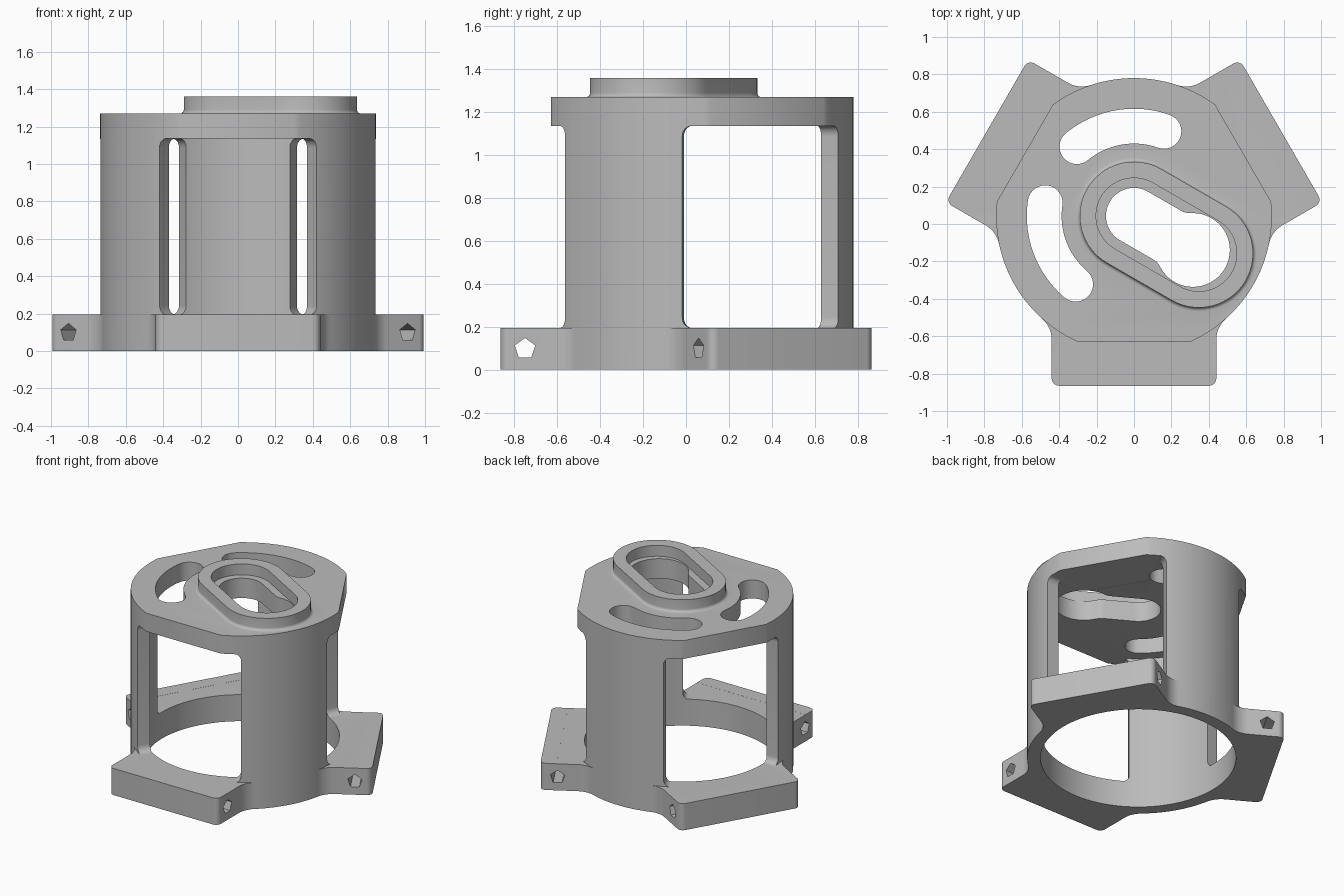
import bpy, bmesh
from math import sin, cos, radians, degrees, atan2, acos, sqrt, tan
from mathutils import Vector

if "Cube" in bpy.data.objects:
    bpy.data.objects.remove(bpy.data.objects["Cube"])

AXIS_Y = 0.043                      # housing axis relative to the centre
R, BORE, FLAT = 0.737, 0.649, 0.673
BASE_TOP, CEILING, TOP, RIM = 0.195, 1.135, 1.27, 1.36
TABS = (-90, 30, 150)

gray = bpy.data.materials.new("satin_gray")
gray.use_nodes = True
gray.diffuse_color = (0.5, 0.5, 0.5, 1)
gray.node_tree.nodes["Principled BSDF"].inputs["Base Color"].default_value = (0.5, 0.5, 0.5, 1)


def arc(cx, cy, r, a0, a1, n=12):
    return [(cx + r * cos(radians(a0 + (a1 - a0) * i / n)),
             cy + r * sin(radians(a0 + (a1 - a0) * i / n))) for i in range(n + 1)]


def turn(pts, deg):
    c, s = cos(radians(deg)), sin(radians(deg))
    return [(x * c - y * s, x * s + y * c) for x, y in pts]


def at(pts, z):
    return [Vector((x, y, z)) for x, y in pts]


def loft(name, rings):
    """Closed solid through rings with equal point counts."""
    bm = bmesh.new()
    rows = [[bm.verts.new(p) for p in ring] for ring in rings]
    n = len(rows[0])
    for a, b in zip(rows, rows[1:]):
        for i in range(n):
            bm.faces.new((a[i], a[(i + 1) % n], b[(i + 1) % n], b[i]))
    bm.faces.new(rows[0][::-1])
    bm.faces.new(rows[-1])
    bmesh.ops.remove_doubles(bm, verts=bm.verts, dist=0.0001)
    bmesh.ops.recalc_face_normals(bm, faces=bm.faces)
    me = bpy.data.meshes.new(name)
    bm.to_mesh(me)
    bm.free()
    me.materials.append(gray)
    ob = bpy.data.objects.new(name, me)
    bpy.context.scene.collection.objects.link(ob)
    return ob


def prism(name, pts, z0, z1):
    return loft(name, [at(pts, z0), at(pts, z1)])


def combine(body, tool, op):
    mod = body.modifiers.new(op, "BOOLEAN")
    mod.object, mod.operation, mod.solver = tool, op, "EXACT"
    bpy.context.view_layer.update()
    deps = bpy.context.evaluated_depsgraph_get()
    me = bpy.data.meshes.new_from_object(body.evaluated_get(deps))
    body.modifiers.clear()
    body.data = me
    bpy.data.objects.remove(tool)


def cut(body, tool):
    combine(body, tool, "DIFFERENCE")


def stadium(r, length=0.4):
    return turn(arc(0, 0, r, 90, 270, 32) + arc(length, 0, r, -90, 90, 32), -30)


# Base outline: three tabs blended into the round body
def base_outline(half=0.44, reach=0.908, corner=0.04, f=0.15):
    fx = half + f
    fy = sqrt((R + f) ** 2 - fx ** 2)
    ang = degrees(atan2(fy, fx))
    side = (arc(half - corner, reach - corner, corner, 90, 0, 8)
            + arc(fx, fy, f, 180, 180 + ang) + arc(0, 0, R, ang, 30, 6)[1:])
    sector = [(-x, y) for x, y in side[::-1]] + side[:-1]
    pts = []
    for t in reversed(TABS):
        pts += turn(sector, t - 90)
    return pts


housing = prism("housing", base_outline(), 0, BASE_TOP)

# Column with three flats
flat_angle = degrees(acos(FLAT / R))
column = []
for t in TABS:
    column += arc(0, 0, R, t + flat_angle, t + 120 - flat_angle, 28)
combine(housing, prism("column", column, 0.15, TOP), "UNION")

# Raised rim with a small fillet at its foot
foot = [(0.31 - 0.02 * sin(radians(a)), TOP + 0.02 * (1 - cos(radians(a))))
        for a in range(0, 91, 18)]
layers = [(0.31, TOP - 0.02)] + foot + [(0.29, RIM)]
combine(housing, loft("rim", [at(stadium(r), z) for r, z in layers]), "UNION")

# Main bore
cut(housing, prism("bore", arc(0, 0, BORE, 0, 360, 96)[:-1], -0.1, CEILING))

# Windows with radial sides and rounded corners
slope = 0.42 / 0.606
for t in TABS:
    rings = []
    for d in (0.35, 0.8):
        w, k, c = d * slope, d / 0.606, 0.05
        low, high = BASE_TOP - 0.0005, CEILING + 0.0005
        ring = []
        for sx, zc, a0 in ((1, high - c, 0), (-1, high - c, 90),
                           (-1, low + c, 180), (1, low + c, 270)):
            for x, y in arc(0, 0, c, a0, a0 + 90, 8):
                px, py = turn([(d, sx * (w - c * k) + x * k)], t)[0]
                ring.append(Vector((px, py, zc + y)))
        rings.append(ring)
    cut(housing, loft("window_cutter", rings))

# Curved slots in the top plate
for a0, a1 in ((70.5, 129.5), (171.5, 229.5)):
    mid, h = 0.48, 0.093
    e0, e1 = [turn([(mid, 0)], a)[0] for a in (a0, a1)]
    slot = (arc(0, 0, mid + h, a0, a1, 24) + arc(*e1, h, a1, a1 + 180, 16)[1:]
            + arc(0, 0, mid - h, a1, a0, 24)[1:] + arc(*e0, h, a0 + 180, a0 + 360, 16)[1:-1])
    cut(housing, prism("slot_cutter", slot, 1, 1.3))

# Recess inside the rim, then the keyhole through the plate
cut(housing, prism("recess_cutter", stadium(0.203), 1.28, 1.5))
neck, big, far, f = 0.15, 0.197, 0.364, 0.1
back = sqrt((big + f) ** 2 - (neck + f) ** 2)
ang = degrees(atan2(neck + f, back))
upper = (arc(0, 0, neck, 180, 90, 20) + arc(far - back, neck + f, f, -90, -ang, 10)
         + arc(far, 0, big, 180 - ang, 0, 28)[1:])
keyhole = upper + [(x, -y) for x, y in upper[-2:0:-1]]
cut(housing, prism("keyhole_cutter", turn(keyhole, -30), 1, 1.4))

# Five-sided cross holes through the tabs
for t in TABS:
    rings = []
    for s in (-0.7, 0.7):
        rings.append([Vector((*turn([(0.793 + y, s)], t)[0], 0.098 + z))
                      for y, z in arc(0, 0, 0.05, 90, 450, 5)[:-1]])
    cut(housing, loft("hole_cutter", rings))

# Finish: centre the part and shade it
housing.location.y = AXIS_Y
bpy.ops.object.select_all(action="DESELECT")
housing.select_set(True)
bpy.context.view_layer.objects.active = housing
bpy.ops.object.shade_smooth_by_angle(angle=radians(30))
